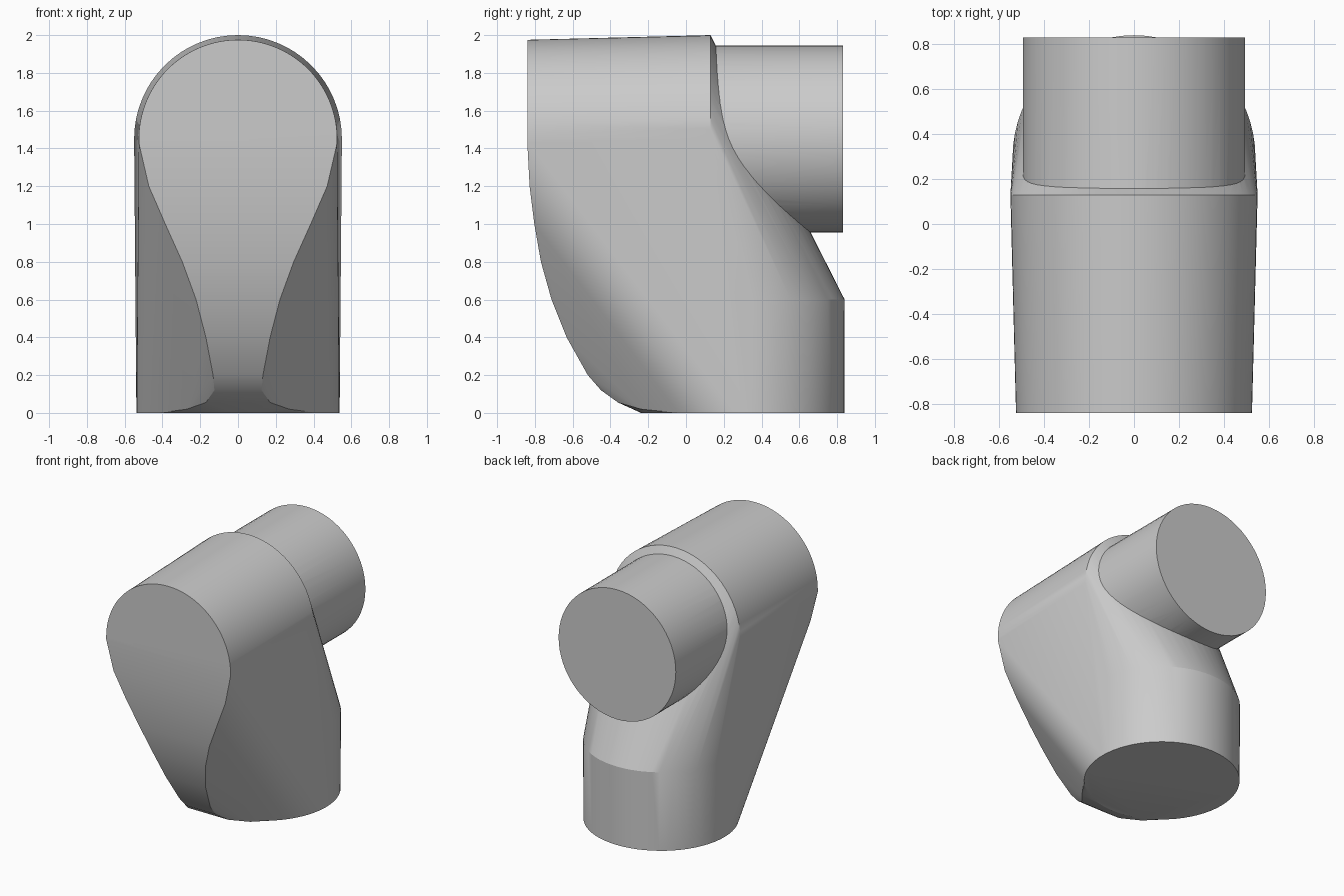
import bpy, bmesh
from math import sin, cos, pi, radians

if "Cube" in bpy.data.objects:
    bpy.data.objects.remove(bpy.data.objects["Cube"])

N = 64
AXIS_Z = 1.45      # height of the horizontal pipe axis
FOOT_Y = 0.30      # centre of the vertical pipe


def ring_y(y, r, a0=0, a1=2 * pi):
    """Ring of points around the horizontal axis."""
    return [(r * cos(a0 + (a1 - a0) * i / N), y, AXIS_Z + r * sin(a0 + (a1 - a0) * i / N)) for i in range(N + 1)]


def ring_z(z, r):
    """Ring of points around the vertical axis."""
    return [(r * cos(2 * pi * i / N), FOOT_Y + r * sin(2 * pi * i / N), z) for i in range(N)]


def hull_object(name, points):
    bm = bmesh.new()
    for p in points:
        bm.verts.new(p)
    bmesh.ops.remove_doubles(bm, verts=bm.verts, dist=0.0005)
    res = bmesh.ops.convex_hull(bm, input=bm.verts[:])
    loose = [v for v in bm.verts if not v.link_faces]
    bmesh.ops.delete(bm, geom=loose, context='VERTS')
    bmesh.ops.dissolve_limit(bm, angle_limit=radians(0.3), verts=bm.verts[:], edges=bm.edges[:])
    bmesh.ops.recalc_face_normals(bm, faces=bm.faces[:])
    mesh = bpy.data.meshes.new(name)
    bm.to_mesh(mesh)
    bm.free()
    ob = bpy.data.objects.new(name, mesh)
    bpy.context.collection.objects.link(ob)
    return ob


# Curved front strip: height, depth, half width
front = [(1.43, -0.84, 0.525), (1.2, -0.828, 0.472), (1.0, -0.803, 0.385),
         (0.8, -0.768, 0.295), (0.6, -0.712, 0.222), (0.4, -0.632, 0.17),
         (0.2, -0.52, 0.132), (0.12, -0.45, 0.125), (0.055, -0.36, 0.17),
         (0.02, -0.24, 0.27)]
strip = [(s * w, y, z) for z, y, w in front for s in (-1, 1)]

# Elbow body: vertical socket blended into the horizontal barrel
body = hull_object("elbow_body",
                   ring_z(0, 0.538) + ring_z(0.6, 0.54) + ring_y(0.13, 0.55)
                   + ring_y(-0.84, 0.525, 0, pi) + strip)

# Rear pipe stub, joined into the body
stub = hull_object("rear_pipe", ring_y(0.0, 0.495) + ring_y(0.83, 0.495))
stub.hide_render = True
mod = body.modifiers.new("join_pipe", 'BOOLEAN')
mod.operation = 'UNION'
mod.solver = 'EXACT'
mod.object = stub
bpy.context.view_layer.objects.active = body
body.select_set(True)
bpy.ops.object.modifier_apply(modifier=mod.name)
bpy.data.objects.remove(stub)
bpy.ops.object.shade_smooth_by_angle(angle=radians(20))
